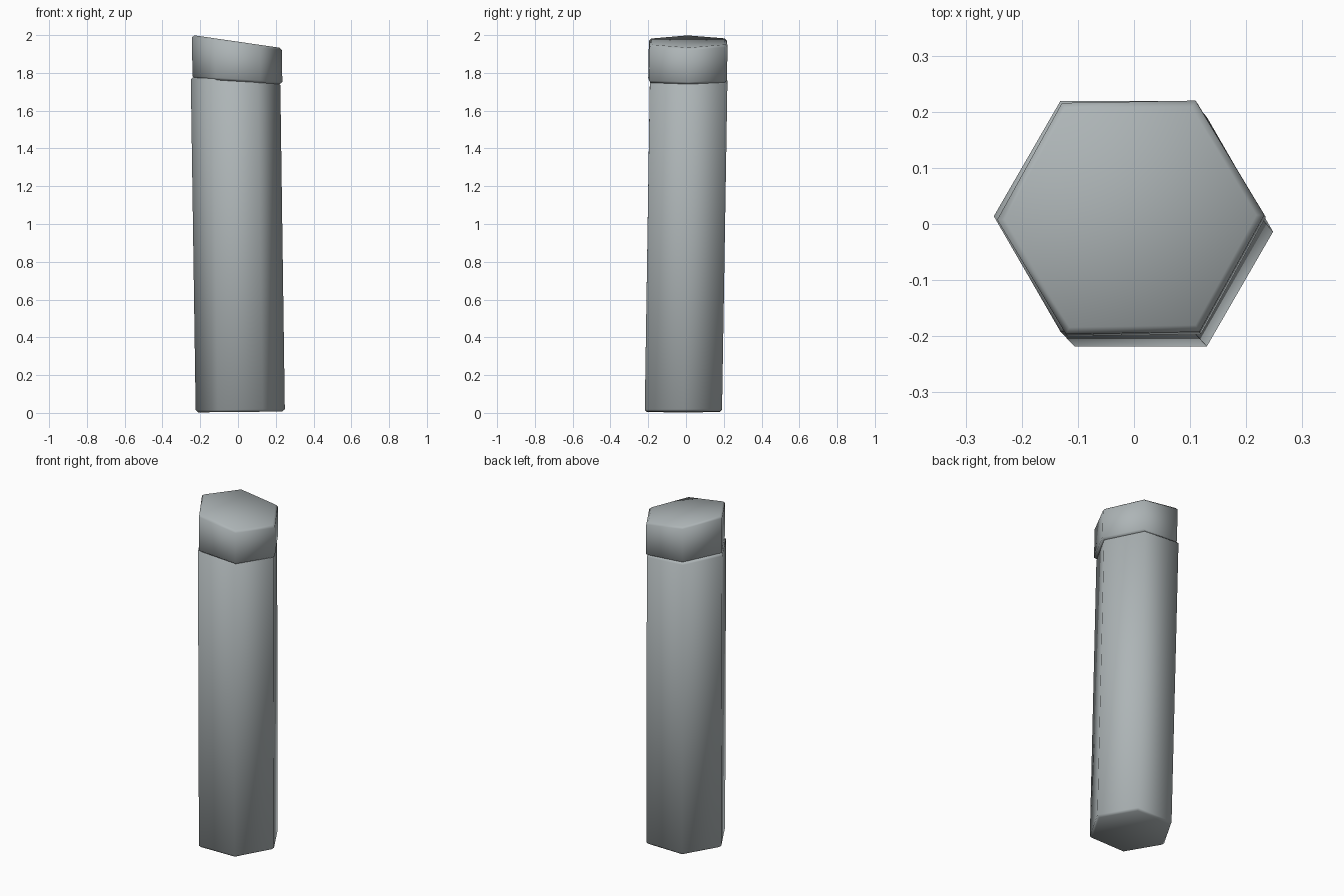
import bpy, bmesh, math

if "Cube" in bpy.data.objects:
    bpy.data.objects.remove(bpy.data.objects["Cube"])

stone = bpy.data.materials.new("pale grey stone")
stone.diffuse_color = (0.42, 0.46, 0.47, 1)
stone.use_nodes = True
stone.node_tree.nodes["Principled BSDF"].inputs["Base Color"].default_value = stone.diffuse_color


def hex_ring(cx, cy, r, z, slope, turn=0):
    """Six points of a hexagon whose height falls along x."""
    pts = []
    for i in range(6):
        a = math.radians(60 * i + turn)
        x, y = cx + r * math.cos(a), cy + r * math.sin(a)
        pts.append((x, y, z + slope * (x - cx)))
    return pts


def hex_block(name, bottom, top, bevel):
    bm = bmesh.new()
    lo = [bm.verts.new(p) for p in bottom]
    hi = [bm.verts.new(p) for p in top]
    ends = [bm.faces.new(lo[::-1]), bm.faces.new(hi)]
    for i in range(6):
        j = (i + 1) % 6
        bm.faces.new((lo[i], lo[j], hi[j], hi[i]))
    # soften the end rims
    rim = list({e for f in ends for e in f.edges})
    bmesh.ops.bevel(bm, geom=rim, offset=bevel, segments=1, profile=0.5,
                    affect='EDGES')
    bmesh.ops.recalc_face_normals(bm, faces=bm.faces[:])
    for f in bm.faces:
        f.smooth = True
    me = bpy.data.meshes.new(name)
    bm.to_mesh(me)
    bm.free()
    me.materials.append(stone)
    ob = bpy.data.objects.new(name, me)
    bpy.context.collection.objects.link(ob)
    return ob


# leaning main column
hex_block("stone_column",
          hex_ring(0.012, -0.014, 0.236, 0.005, 0.01),
          hex_ring(-0.013, 0.014, 0.237, 1.763, -0.065), 0.012)

# separate cap block with a sloping top, slightly shifted and turned
hex_block("stone_cap",
          hex_ring(-0.003, 0.008, 0.238, 1.755, -0.065, 1),
          hex_ring(-0.006, 0.012, 0.238, 1.966, -0.145, 1), 0.012)
